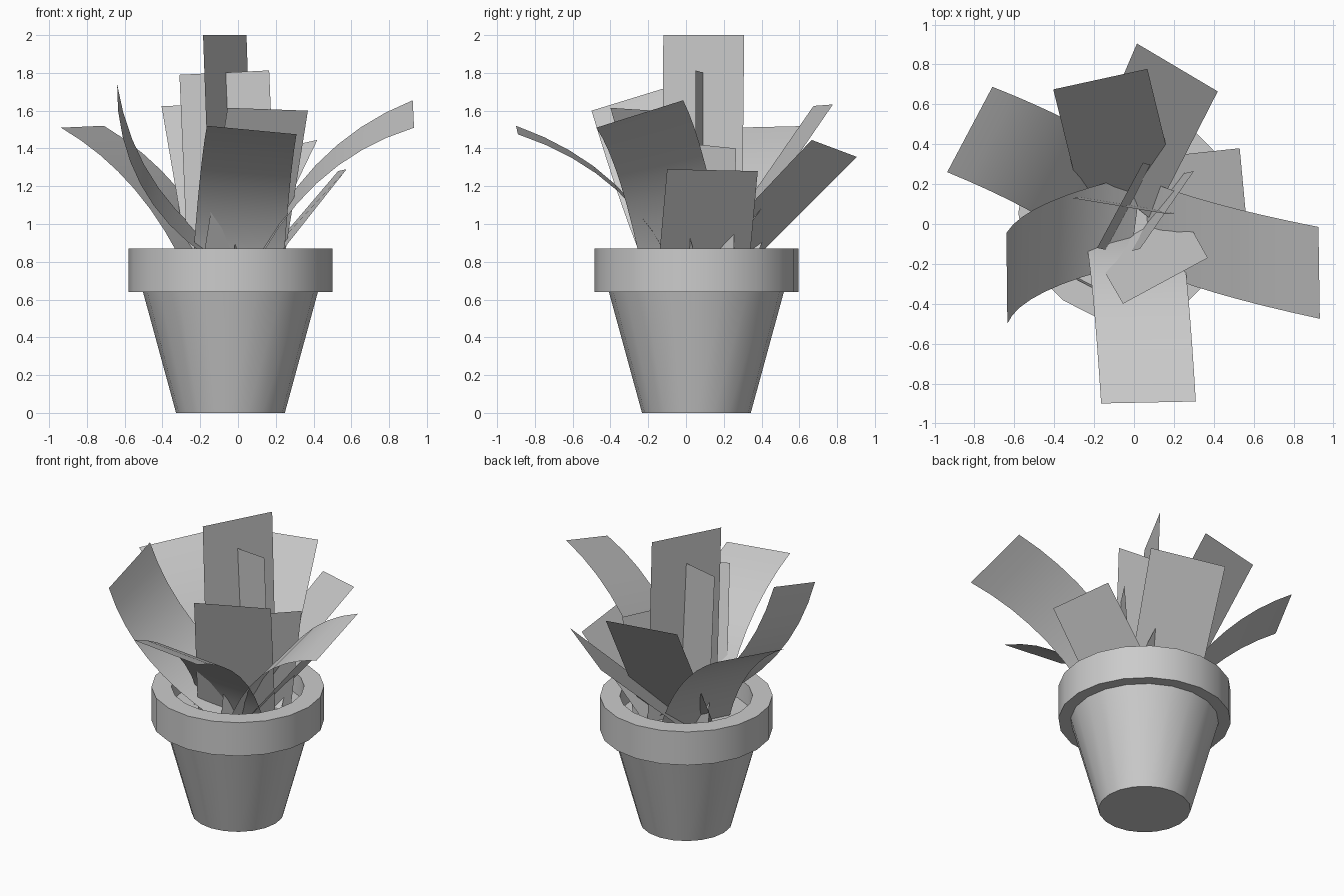
import bpy
from mathutils import Vector
from math import cos, sin, tau

if "Cube" in bpy.data.objects:
    bpy.data.objects.remove(bpy.data.objects["Cube"])

SIDES = 20
CENTRE = Vector((-0.04, 0.055, 0))


def mesh_object(name, verts, faces, angle):
    me = bpy.data.meshes.new(name)
    me.from_pydata(verts, [], faces)
    ob = bpy.data.objects.new(name, me)
    bpy.context.collection.objects.link(ob)
    bpy.ops.object.select_all(action='DESELECT')
    bpy.context.view_layer.objects.active = ob
    ob.select_set(True)
    bpy.ops.object.shade_smooth_by_angle(angle=angle)
    return ob


def lathe(name, profile, cap_start=False, cap_end=False):
    verts = [CENTRE + Vector((r * cos(tau * i / SIDES), r * sin(tau * i / SIDES), z))
             for r, z in profile for i in range(SIDES)]
    faces = []
    for k in range(len(profile) - 1):
        for i in range(SIDES):
            j = (i + 1) % SIDES
            a, b = k * SIDES, (k + 1) * SIDES
            faces.append((a + i, a + j, b + j, b + i))
    if cap_start:
        faces.append(tuple(reversed(range(SIDES))))
    if cap_end:
        faces.append(tuple(range(len(verts) - SIDES, len(verts))))
    return mesh_object(name, verts, faces, 0.6)


def leaf(name, base_a, base_b, tip_a, tip_b, bulge=None):
    """Flat strip between two edges, optionally arched by a bulge vector."""
    n = 8 if bulge else 1
    bend = Vector(bulge or (0, 0, 0))
    verts = []
    for i in range(n + 1):
        t = i / n
        for p, q in ((base_a, tip_a), (base_b, tip_b)):
            verts.append(Vector(p).lerp(Vector(q), t) + bend * 4 * t * (1 - t))
    faces = [(2 * i, 2 * i + 1, 2 * i + 3, 2 * i + 2) for i in range(n)]
    return mesh_object(name, verts, faces, 0.8)


# Tapered pot with overhanging rim, inner wall and soil
lathe("pot", [(0.288, 0), (0.463, 0.64), (0.54, 0.64), (0.54, 0.87),
              (0.415, 0.87), (0.405, 0.74)], cap_start=True, cap_end=True)

# Upright leaves in the middle
leaf("leaf_tall", (-0.14, -0.13, 0.74), (0.087, 0.295, 0.74),
     (-0.185, -0.12, 2.0), (0.045, 0.308, 2.0))
leaf("leaf_upright_back", (-0.265, 0.135, 0.74), (0.21, 0.055, 0.74),
     (-0.31, 0.13, 1.79), (0.165, 0.05, 1.813))
leaf("leaf_upright_front", (-0.2, -0.15, 0.72), (0.23, 0.08, 0.72),
     (-0.055, -0.4, 1.615), (0.37, -0.17, 1.6))
leaf("leaf_upright_short", (-0.03, -0.14, 0.74), (0.23, 0.25, 0.74),
     (0.03, -0.125, 1.44), (0.3, 0.265, 1.4))

# Arching leaves
leaf("leaf_front", (-0.245, -0.05, 0.72), (0.235, -0.04, 0.7),
     (-0.165, -0.9, 1.52), (0.31, -0.89, 1.475), (0, 0.1, 0.09))
leaf("leaf_right", (0.06, 0.22, 0.75), (0.06, -0.22, 0.7),
     (0.925, -0.015, 1.655), (0.932, -0.475, 1.51), (-0.08, 0, 0.11))
leaf("leaf_left", (0.04, 0.25, 0.78), (-0.02, -0.2, 0.74),
     (-0.64, -0.045, 1.74), (-0.635, -0.5, 1.6), (-0.12, 0.01, -0.07))
leaf("leaf_back_left", (-0.26, -0.1, 0.72), (-0.03, 0.34, 0.72),
     (-0.937, 0.26, 1.51), (-0.71, 0.688, 1.52), (0.05, 0, 0.07))

# Straight leaning leaves at the back and side
leaf("leaf_back", (-0.25, 0.05, 0.72), (0.22, 0.15, 0.72),
     (-0.405, 0.675, 1.625), (0.067, 0.778, 1.633))
leaf("leaf_back_right", (-0.25, 0.29, 0.74), (0.09, 0.02, 0.76),
     (0.015, 0.905, 1.355), (0.42, 0.665, 1.445))
leaf("leaf_side", (0.07, 0.33, 0.74), (0.14, -0.15, 0.74),
     (0.53, 0.38, 1.28), (0.575, -0.1, 1.29))
